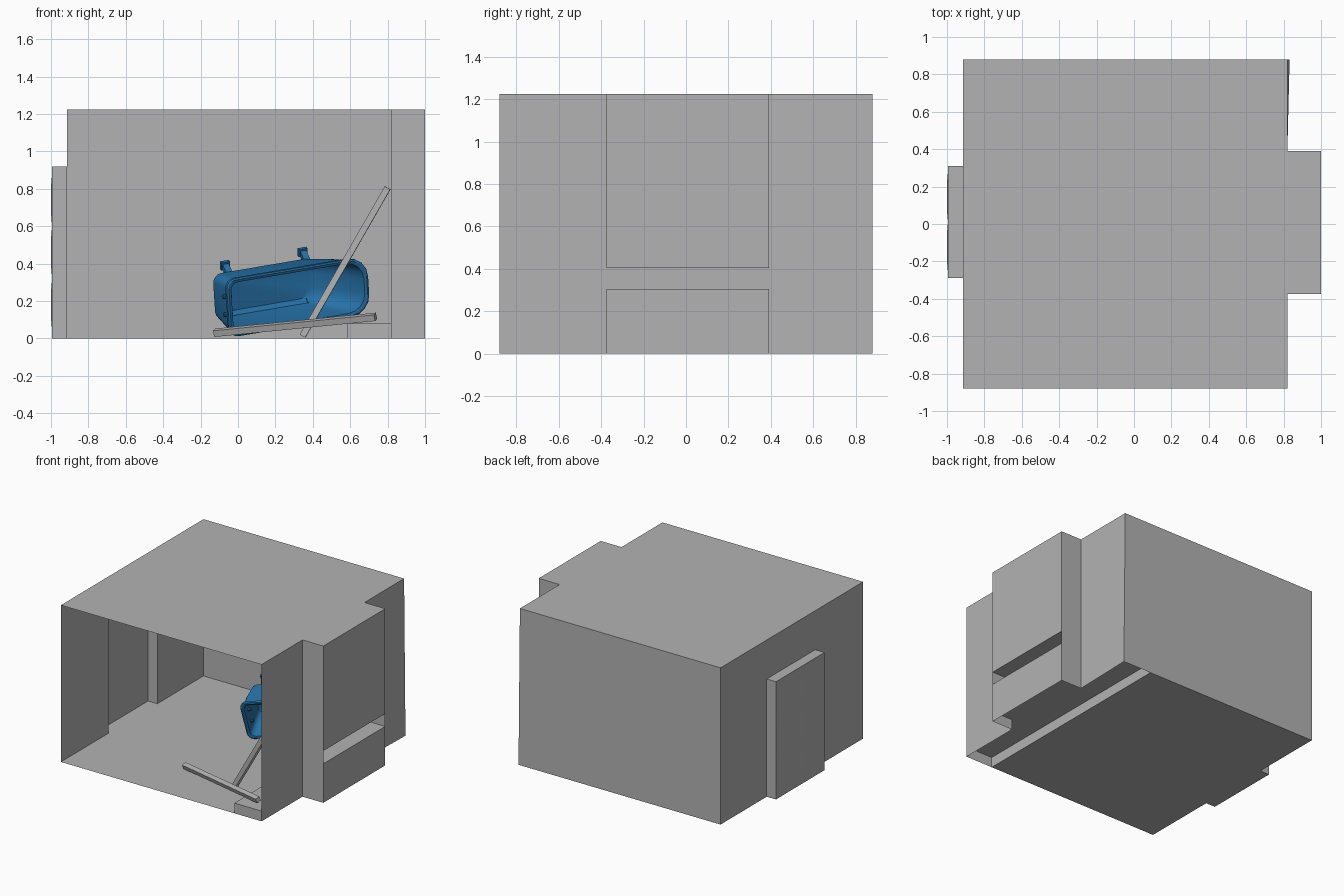
import bpy, bmesh, math
from mathutils import Vector, Matrix

if "Cube" in bpy.data.objects:
    bpy.data.objects.remove(bpy.data.objects["Cube"])

def mat(name, c):
    m = bpy.data.materials.new(name)
    m.diffuse_color = (*c, 1)
    m.use_nodes = True
    m.node_tree.nodes["Principled BSDF"].inputs["Base Color"].default_value = m.diffuse_color
    return m

GREY = mat("plaster_grey", (0.45, 0.45, 0.45))
BLUE = mat("enamel_blue", (0.02, 0.17, 0.40))

def finish(bm, name, m):
    me = bpy.data.meshes.new(name)
    bm.to_mesh(me)
    bm.free()
    me.materials.append(m)
    ob = bpy.data.objects.new(name, me)
    bpy.context.collection.objects.link(ob)
    return ob

def rect(axis, v, a0, a1, b0, b1):
    """Flat rectangle at a fixed x, y or z."""
    pts = [(a0, b0), (a1, b0), (a1, b1), (a0, b1)]
    i = "xyz".index(axis)
    return [p[:i] + (v,) + p[i:] for p in pts]

def sheet(name, quads):
    bm = bmesh.new()
    for q in quads:
        bm.faces.new([bm.verts.new(p) for p in q])
    bmesh.ops.remove_doubles(bm, verts=bm.verts, dist=1e-4)
    return finish(bm, name, GREY)

# Room dimensions
L, R, F, B, H = -0.915, 0.82, -0.88, 0.88, 1.225
N0, N1, NX = -0.375, 0.39, 1.0          # right wall niche
D0, D1, DX, DH = -0.29, 0.31, -0.995, 0.92   # door recess
S0, S1, SX, SH = 0.305, 0.405, 0.585, 0.08   # sill slot and floor step

sheet("floor", [rect("z", 0, L, SX, F, B)])
sheet("floor_step", [rect("x", SX, F, B, 0, SH), rect("z", SH, SX, R, F, B),
                     rect("y", F, SX, R, 0, SH), rect("z", SH, R, NX, N0, N1)])
sheet("ceiling", [rect("z", H, L, R, F, B), rect("z", H, R, NX, N0, N1)])
sheet("back_wall", [[(L, B, 0), (R + 0.012, B, 0), (R, B, H), (L, B, H)]])
sheet("left_wall", [rect("x", L, F, D0, 0, H), rect("x", L, D1, B, 0, H),
                    rect("x", L, D0, D1, DH, H)])
sheet("door_recess", [rect("x", DX, D0, D1, 0, DH), rect("y", D0, DX, L, 0, DH),
                      rect("y", D1, DX, L, 0, DH), rect("z", DH, DX, L, D0, D1),
                      rect("z", 0, DX, L, D0, D1)])
sheet("right_wall", [rect("x", R, F, N0, 0, H),
                     [(R, N1, 0), (R + 0.012, B, 0), (R, B, H), (R, N1, H)]])
# Window niche over a lower niche, with a sill between them
sheet("right_niche", [rect("y", N0, R, NX, 0, H), rect("y", N1, R, NX, 0, H),
                      rect("x", NX, N0, N1, 0, S0), rect("x", NX, N0, N1, S1, H),
                      rect("z", S0, R, NX, N0, N1), rect("z", S1, R, NX, N0, N1),
                      rect("x", R, N0, N1, S0, S1)])

# Door panels: shallow raised plates
for i, (y0, y1) in enumerate([(-0.25, 0.0), (0.02, 0.27)]):
    for j, (z0, z1) in enumerate([(0.06, 0.30), (0.34, 0.58), (0.62, 0.86)]):
        inner = rect("x", -1.0, y0 + 0.05, y1 - 0.05, z0 + 0.05, z1 - 0.05)
        outer = rect("x", DX - 0.0005, y0, y1, z0, z1)
        sheet(f"door_panel_{i}_{j}", [inner] + [
            [outer[k], outer[(k + 1) % 4], inner[(k + 1) % 4], inner[k]] for k in range(4)])

# Fallen beams
def beam(name, p0, p1, w, h, roll):
    p0, p1 = Vector(p0), Vector(p1)
    d = p1 - p0
    bm = bmesh.new()
    bmesh.ops.create_cube(bm, size=1)
    m = (Matrix.Translation((p0 + p1) / 2) @ d.to_track_quat("X", "Z").to_matrix().to_4x4()
         @ Matrix.Rotation(roll, 4, "X") @ Matrix.Diagonal((d.length, w, h, 1)))
    bm.transform(m)
    return finish(bm, name, GREY)

beam("floor_beam", (-0.125, -0.48, 0.03), (0.735, -0.80, 0.115), 0.035, 0.035, math.radians(20))
beam("leaning_beam", (0.345, -0.54, 0.012), (0.80, -0.56, 0.805), 0.04, 0.034, 0)

# Bathtub placement: tipped on its side, opening to the front
yaw, pitch, roll = math.radians(21), math.radians(9), math.radians(13)
PLACE = (Matrix.Translation((0.325, 0.29, 0.222)) @ Matrix.Rotation(yaw, 4, "Z")
         @ Matrix.Rotation(-pitch, 4, "Y") @ Matrix.Rotation(math.pi / 2 + roll, 4, "X"))

def ring(z, x0, x1, hw, rl, rr, n=4):
    pts = []
    for cx, sy, r, a0 in [(x1, 1, rr, 0), (x0, 1, rl, 90), (x0, -1, rl, 180), (x1, -1, rr, 270)]:
        c = Vector((cx + (r if cx < 0 else -r), sy * (hw - r), z))
        for k in range(n + 1):
            a = math.radians(a0 + 90 * k / n)
            pts.append(c + Vector((math.cos(a), math.sin(a), 0)) * r)
    return pts

# z, left x, right x, half width, left and right corner radius
SECTIONS = [
    (-0.28, -0.36, 0.18, 0.10, 0.04, 0.07), (-0.255, -0.385, 0.23, 0.128, 0.05, 0.08),
    (-0.12, -0.395, 0.33, 0.145, 0.05, 0.10), (-0.025, -0.395, 0.385, 0.150, 0.05, 0.11),
    (-0.02, -0.41, 0.405, 0.160, 0.05, 0.11), (0.0, -0.41, 0.405, 0.160, 0.05, 0.11),
    (0.004, -0.40, 0.395, 0.152, 0.045, 0.105), (0.0, -0.385, 0.38, 0.138, 0.04, 0.10),
    (-0.12, -0.38, 0.315, 0.132, 0.04, 0.09), (-0.24, -0.365, 0.21, 0.112, 0.04, 0.07),
    (-0.262, -0.34, 0.17, 0.09, 0.03, 0.06)]
bm = bmesh.new()
rows = [[bm.verts.new(p) for p in ring(*s)] for s in SECTIONS]
for a, b in zip(rows, rows[1:]):
    for k in range(len(a)):
        q = (k + 1) % len(a)
        bm.faces.new((a[k], a[q], b[q], b[k]))
bm.faces.new(rows[0][::-1])
bm.faces.new(rows[-1])
bm.transform(PLACE)
tub = finish(bm, "bathtub", BLUE)
bpy.context.view_layer.objects.active = tub
tub.select_set(True)
bpy.ops.object.shade_smooth_by_angle(angle=math.radians(30))

# Splayed feet: a leg with a flat toe
for x in (-0.29, 0.16):
    for s in (-1, 1):
        bm = bmesh.new()
        for y, z, size, tilt in [(0.125, -0.275, (0.035, 0.03, 0.08), 0.7),
                                 (0.152, -0.308, (0.05, 0.045, 0.02), 0.2)]:
            y, tilt = s * y, s * tilt
            bmesh.ops.create_cube(bm, size=1, matrix=Matrix.Translation((x, y, z))
                                  @ Matrix.Rotation(tilt, 4, "X") @ Matrix.Diagonal((*size, 1)))
        # keep the lower feet above the floor
        bm.transform(PLACE)
        for v in bm.verts:
            v.co.z = max(v.co.z, 0.002)
        finish(bm, f"tub_foot_{'left' if x < 0 else 'right'}_{'upper' if s > 0 else 'lower'}", BLUE)

# Tap and overflow fittings on the square end
for i, y in enumerate((-0.05, 0.05)):
    bm = bmesh.new()
    bmesh.ops.create_cone(bm, cap_ends=True, segments=10, radius1=0.012, radius2=0.012, depth=0.05,
                          matrix=Matrix.Translation((-0.385, y, -0.07)) @ Matrix.Rotation(math.pi / 2, 4, "Y"))
    bm.transform(PLACE)
    finish(bm, f"tap_fitting_{i}", BLUE)
